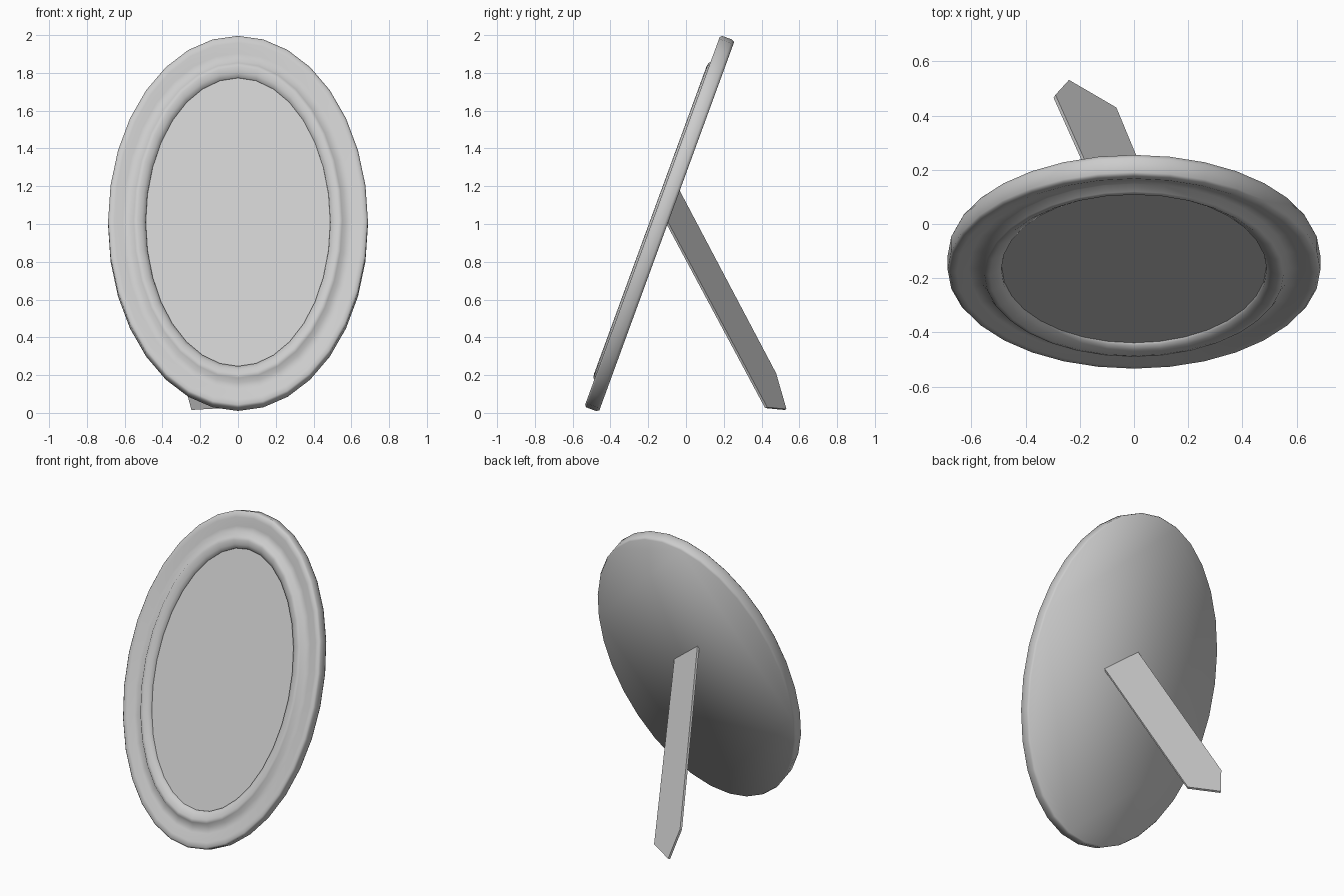
import bpy, math
from mathutils import Vector

if "Cube" in bpy.data.objects:
    bpy.data.objects.remove(bpy.data.objects["Cube"])

SEG = 32
TILT = math.radians(-20.1)
CENTRE = (0, -0.178, 1.016)


def make(name, verts, faces, smooth=False):
    me = bpy.data.meshes.new(name)
    me.from_pydata(verts, [], faces)
    me.update()
    ob = bpy.data.objects.new(name, me)
    bpy.context.collection.objects.link(ob)
    for p in me.polygons:
        p.use_smooth = smooth
    return ob


def ellipse(a, b, depth):
    return [(a * math.sin(2 * math.pi * k / SEG), depth,
             b * math.cos(2 * math.pi * k / SEG)) for k in range(SEG)]


def lean(ob):
    ob.rotation_euler = (TILT, 0, 0)
    ob.location = CENTRE


# Moulded oval frame: half width, half height, depth behind the front plane
profile = [
    (0.680, 1.039, 0.081), (0.688, 1.047, 0.065),
    (0.688, 1.047, 0.010), (0.678, 1.036, 0.000), (0.655, 1.005, 0.000),
    (0.610, 0.950, 0.014), (0.570, 0.907, 0.016),
    (0.552, 0.888, -0.008), (0.532, 0.866, -0.012),
    (0.508, 0.838, 0.000), (0.490, 0.815, 0.010), (0.488, 0.813, 0.022),
]
verts = [v for ring in profile for v in ellipse(*ring)]
faces = [list(range(SEG))]  # back board
for i in range(len(profile) - 1):
    for k in range(SEG):
        n = (k + 1) % SEG
        faces.append((i * SEG + k, (i + 1) * SEG + k,
                      (i + 1) * SEG + n, i * SEG + n))
lean(make("oval_frame", verts, faces, smooth=True))

# Flat picture panel inside the frame
lean(make("picture_panel", ellipse(0.489, 0.814, 0.020),
          [list(reversed(range(SEG)))]))

# Angled support leg: thin slab with a clipped foot
outline = [Vector(p) for p in (
    (-0.06, -0.035, 1.18), (0.155, -0.10, 1.02), (-0.065, 0.43, 0.03),
    (-0.24, 0.532, 0.02), (-0.29, 0.477, 0.21))]
normal = (outline[1] - outline[0]).cross(outline[4] - outline[0]).normalized()
if normal.y < 0:
    normal.negate()
back = outline
front = [p - normal * 0.014 for p in outline]
n = len(outline)
# winding runs clockwise as seen from behind when it agrees with the normal
faces = [list(range(n))[::-1], list(range(n, 2 * n))]
faces += [(k, (k + 1) % n, n + (k + 1) % n, n + k) for k in range(n)]
leg = make("support_leg", back + front, faces)
if leg.data.polygons[0].normal.dot(normal) < 0:
    leg.data.flip_normals()
